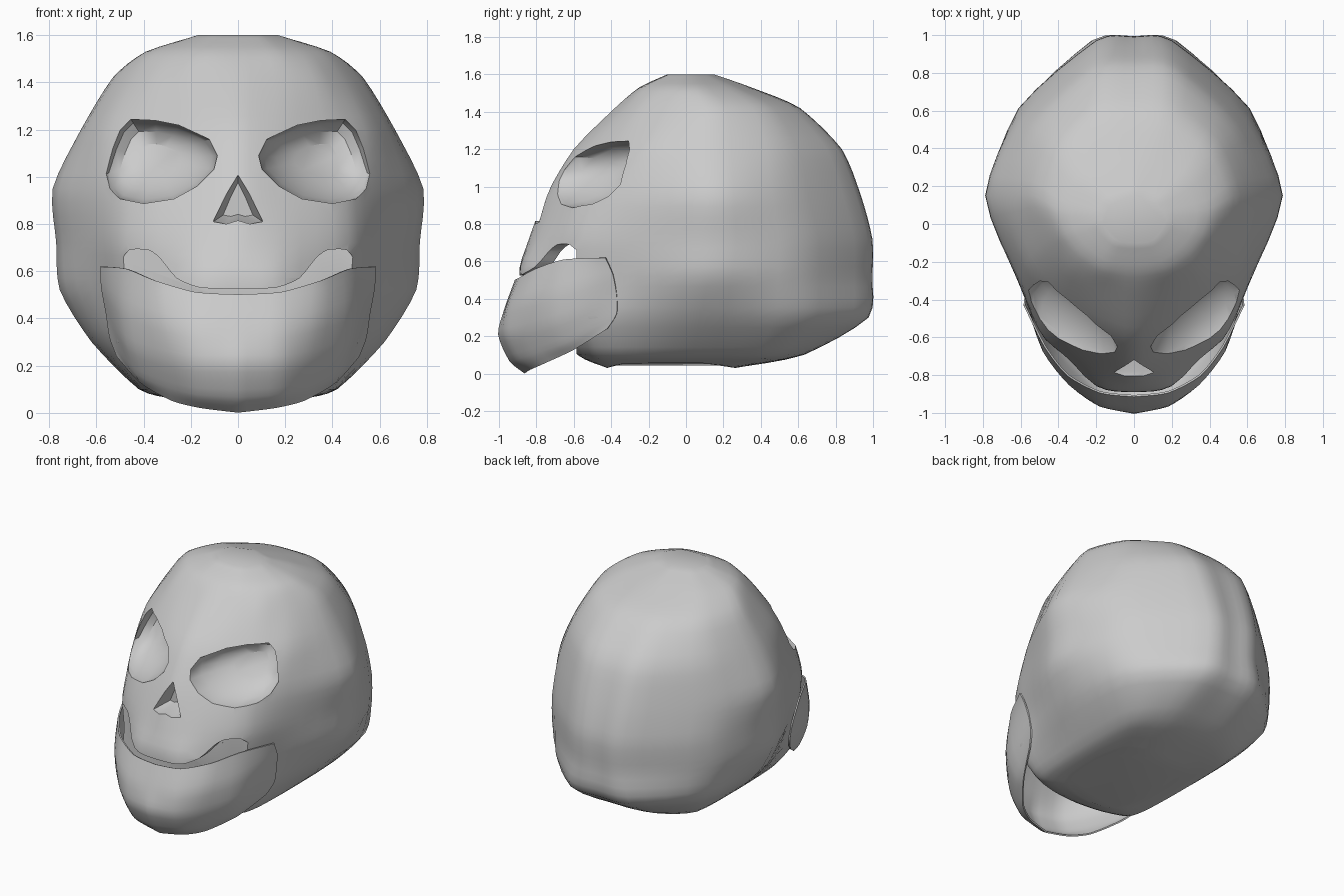
import bpy, bmesh
from mathutils import Vector

if "Cube" in bpy.data.objects:
    bpy.data.objects.remove(bpy.data.objects["Cube"])


def flip(v):
    return Vector((-v.x, v.y, v.z))


def curve(pts, n, ghosts=None):
    """Smooth resampling that passes through the control points."""
    first, last = ghosts or (pts[0], pts[-1])
    ext = [first] + list(pts) + [last]
    out = []
    for a, b, c, d in zip(ext, ext[1:], ext[2:], ext[3:]):
        for k in range(n):
            t = k / n
            smooth = b + (c - a) * (t / 2) + (a * 2 - b * 5 + c * 4 - d) * (t * t / 2) \
                + (b * 3 - a - c * 3 + d) * (t ** 3 / 2)
            out.append(smooth * 0.7 + b.lerp(c, t) * 0.3)
    return out + [pts[-1].copy()]


def grid(rows, n, closed):
    """Resample a net of points along both directions."""
    if closed:
        rows = [curve(r, n, (flip(r[1]), flip(r[-2]))) for r in rows]
    else:
        rows = [curve(r, n) for r in rows]
    cols = [curve(list(c), n) for c in zip(*rows)]
    return [list(r) for r in zip(*cols)]


def loft(name, rings, closed=True):
    """Skin a stack of rings; closed rings get end caps."""
    bm = bmesh.new()
    vs = [[bm.verts.new(p) for p in r] for r in rings]
    m = len(vs[0])
    for a, b in zip(vs, vs[1:]):
        for i in range(m if closed else m - 1):
            j = (i + 1) % m
            bm.faces.new((a[i], a[j], b[j], b[i]))
    if closed:
        bm.faces.new(vs[0])
        bm.faces.new(vs[-1])
    bmesh.ops.recalc_face_normals(bm, faces=bm.faces)
    me = bpy.data.meshes.new(name)
    bm.to_mesh(me)
    bm.free()
    ob = bpy.data.objects.new(name, me)
    bpy.context.collection.objects.link(ob)
    return ob


def activate(ob):
    bpy.ops.object.select_all(action='DESELECT')
    ob.select_set(True)
    bpy.context.view_layer.objects.active = ob


def cut(ob, cutter):
    cutter.hide_render = True
    m = ob.modifiers.new("cut", 'BOOLEAN')
    m.operation, m.solver, m.object = 'DIFFERENCE', 'EXACT', cutter
    activate(ob)
    bpy.ops.object.modifier_apply(modifier=m.name)
    bpy.data.objects.remove(cutter)


# cranium: level, front y, then half outline from front to back
slices = [
    (.03, -.42, .12, -.41, .22, -.37, .27, -.26, .28, -.02, .24, .16, .12, .24),
    (.10, -.58, .20, -.56, .37, -.50, .41, -.35, .42, .03, .40, .45, .22, .61),
    (.30, -.72, .26, -.66, .49, -.56, .53, -.36, .62, .08, .57, .60, .23, .95),
    (.52, -.89, .20, -.86, .46, -.61, .57, -.36, .755, .12, .61, .61, .20, .97),
    (.72, -.84, .20, -.79, .47, -.61, .60, -.34, .77, .15, .61, .61, .20, .97),
    (.95, -.75, .20, -.68, .45, -.54, .605, -.30, .785, .15, .60, .56, .21, .91),
    (1.20, -.60, .20, -.53, .42, -.38, .57, -.20, .665, .15, .53, .52, .21, .81),
    (1.42, -.38, .20, -.33, .35, -.24, .46, -.08, .53, .15, .42, .42, .19, .59),
    (1.53, -.25, .16, -.23, .28, -.15, .36, -.05, .39, .08, .30, .25, .12, .33),
    (1.60, -.10, .09, -.09, .14, -.04, .17, .01, .16, .06, .12, .11, .06, .13),
]
half = []
for z, front, *p in slices:
    row = [Vector((0, front, z))] + [Vector((x, y, z)) for x, y in zip(p[::2], p[1::2])]
    half.append(row + [Vector((0, p[-1] + .02, z))])
for v in half[0]:
    v.z += .4 * v.x ** 2
rings = [r + [flip(v) for v in r[-2:0:-1]] for r in grid(half, 4, True)]
skull = loft("skull", rings)

# eye sockets: rim outline swept back into a bowl that follows the face slope
rim = [(.085, 1.09), (.12, 1.16), (.25, 1.22), (.35, 1.24), (.455, 1.245), (.50, 1.20),
       (.535, 1.12), (.57, 1.01), (.55, .945), (.50, .905), (.40, .885), (.27, .905),
       (.17, .96), (.10, 1.03)]
for s in (1, -1):
    layers = []
    for depth, k in ((-.5, 1), (.02, .99), (.09, .90), (.15, .70), (.19, .40)):
        ring = []
        for x, z in rim:
            x, z = .34 + (x - .34) * k, 1.07 + (z - 1.07) * k
            y = -.52 + .65 * (x - .32) + .65 * (z - 1.07) + depth
            ring.append(Vector((s * x, y, z)))
        layers.append(ring)
    cut(skull, loft("eye_cutter", layers))

# nose opening
nose = [(0, 1.04), (.05, .94), (.105, .81), (.05, .80), (0, .815),
        (-.05, .80), (-.105, .81), (-.05, .94)]
cut(skull, loft("nose_cutter", [[Vector((x * k, y, .88 + (z - .88) * k)) for x, z in nose]
                                for y, k in ((-1.1, 1), (-.78, 1), (-.66, .6))]))

# mouth gap below the arched upper jaw
arch = [Vector(p) for p in ((0, .525), (.16, .53), (.26, .57), (.33, .655), (.38, .69),
                            (.46, .69), (.50, .645), (.58, .62))]
arch = curve(arch, 3)
mouth = [(-p.x, p.y) for p in arch[:0:-1]] + [tuple(p) for p in arch] + [(.58, -.1), (-.58, -.1)]
cut(skull, loft("mouth_cutter", [[Vector((x, y, z)) for x, z in mouth] for y in (-1.2, -.585)]))

# hollow palate behind the upper teeth
palate = [(.42, -.586), (.34, -.66), (.2, -.78), (0, -.82), (-.2, -.78), (-.34, -.66), (-.42, -.586)]
cut(skull, loft("palate_cutter", [[Vector((x, y, z)) for x, y in palate] for z in (.4, .695)]))

# lower jaw: thin curved shell, columns from chin to hinge
jaw_half = [
    [(0, -.91, .50), (0, -.965, .35), (0, -1.0, .21), (0, -.94, .07), (0, -.86, .005)],
    [(.18, -.89, .51), (.18, -.95, .35), (.18, -.96, .21), (.17, -.90, .08), (.16, -.83, .025)],
    [(.35, -.80, .56), (.34, -.85, .39), (.31, -.86, .23), (.29, -.81, .11), (.28, -.76, .055)],
    [(.47, -.65, .61), (.48, -.67, .44), (.465, -.67, .29), (.43, -.64, .17), (.41, -.60, .13)],
    [(.58, -.43, .62), (.575, -.39, .53), (.555, -.37, .42), (.54, -.37, .32), (.51, -.42, .24)],
]
cols = grid([[Vector(p) for p in c] for c in jaw_half], 4, False)
cols = [[flip(v) for v in c] for c in cols[:0:-1]] + cols
jaw = loft("lower_jaw", cols, closed=False)
m = jaw.modifiers.new("thickness", 'SOLIDIFY')
m.thickness, m.offset = .01, 0
activate(jaw)
bpy.ops.object.modifier_apply(modifier=m.name)

# smooth shading with crisp socket edges
for ob in (skull, jaw):
    activate(ob)
    bpy.ops.object.shade_smooth_by_angle(angle=.6)
